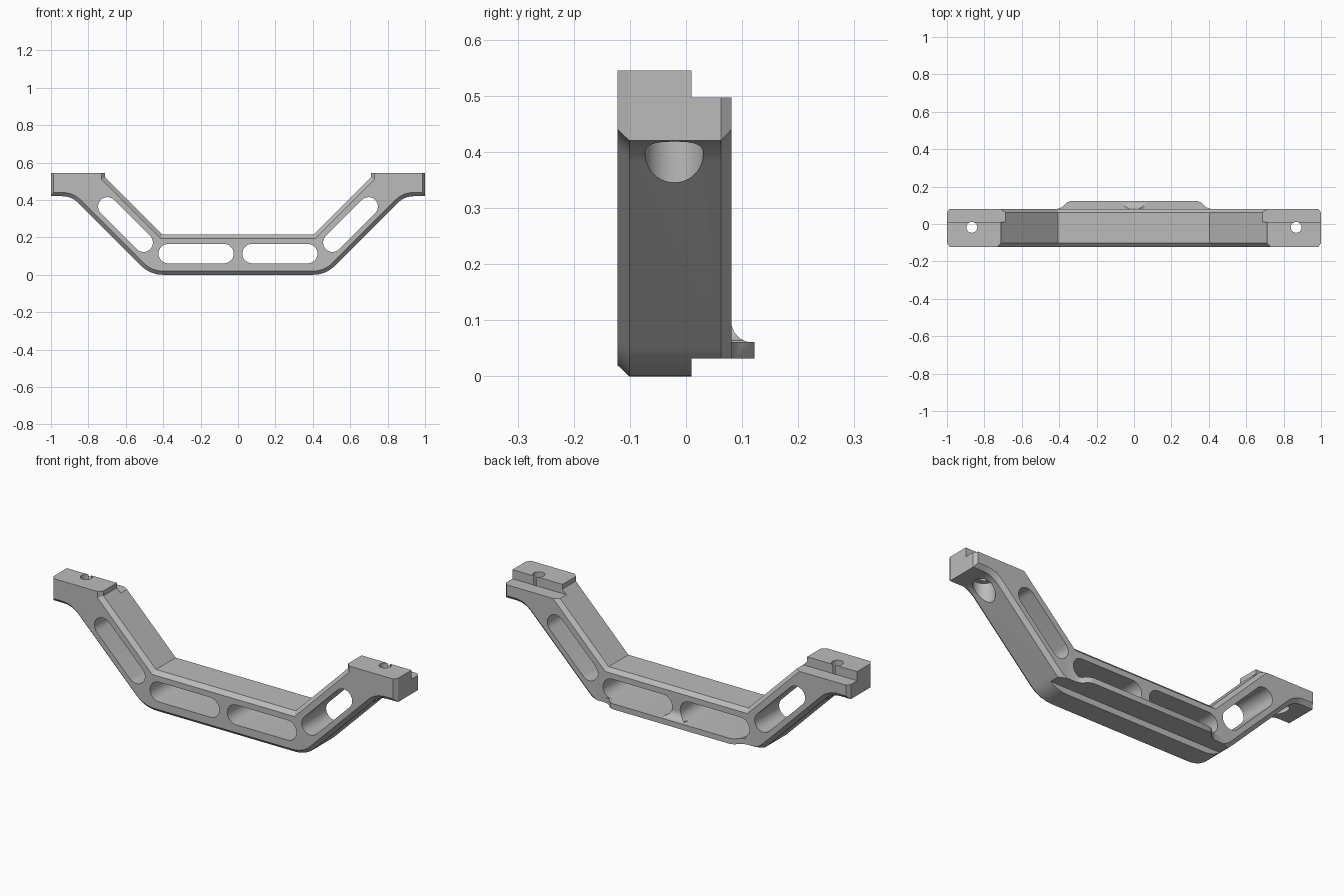
import bpy
import bmesh
from math import cos, sin, pi
from mathutils import Vector

old = bpy.data.objects.get("Cube")
if old:
    bpy.data.objects.remove(old, do_unlink=True)

grey = bpy.data.materials.new("machined grey")
grey.use_nodes = True
grey.diffuse_color = (0.5, 0.5, 0.5, 1)
grey.node_tree.nodes["Principled BSDF"].inputs["Base Color"].default_value = (0.5, 0.5, 0.5, 1)


def loft(name, rings):
    """Closed solid through matching rings of points."""
    bm = bmesh.new()
    loops = [[bm.verts.new(p) for p in ring] for ring in rings]
    n = len(loops[0])
    for a, b in zip(loops, loops[1:]):
        for i in range(n):
            j = (i + 1) % n
            bm.faces.new((a[i], a[j], b[j], b[i]))
    bm.faces.new(loops[0])
    bm.faces.new(loops[-1])
    bmesh.ops.recalc_face_normals(bm, faces=bm.faces)
    mesh = bpy.data.meshes.new(name)
    bm.to_mesh(mesh)
    bm.free()
    mesh.materials.append(grey)
    ob = bpy.data.objects.new(name, mesh)
    bpy.context.collection.objects.link(ob)
    return ob


def box(name, lo, hi):
    base = [(lo[0], lo[1]), (hi[0], lo[1]), (hi[0], hi[1]), (lo[0], hi[1])]
    return loft(name, [[(x, y, z) for x, y in base] for z in (lo[2], hi[2])])


def cylinder(name, x, y, r, z0, z1, n=40):
    ring = [(x + r * cos(2 * pi * i / n), y + r * sin(2 * pi * i / n)) for i in range(n)]
    return loft(name, [[(px, py, z) for px, py in ring] for z in (z0, z1)])


def slot(name, a, b, r, n=14):
    """Round-ended cutter running front to back between two centres in x, z."""
    a, b = Vector(a), Vector(b)
    d = (b - a).normalized()
    side = Vector((-d.y, d.x))
    ring = []
    for centre, sign in ((b, 1), (a, -1)):
        for i in range(n + 1):
            t = pi * i / n
            ring.append(centre + sign * r * (d * sin(t) - side * cos(t)))
    return loft(name, [[(p.x, y, p.y) for p in ring] for y in (-0.3, 0.3)])


def combine(target, tool, operation):
    mod = target.modifiers.new(tool.name, "BOOLEAN")
    mod.operation = operation
    mod.solver = "EXACT"
    mod.object = tool
    bpy.context.view_layer.objects.active = target
    bpy.ops.object.modifier_apply(modifier=mod.name)
    bpy.data.objects.remove(tool, do_unlink=True)


def bend(corner, before, after, t, n=8):
    """Rounded corner of a profile, tangent length t."""
    c = Vector(corner)
    p = c + (Vector(before) - c).normalized() * t
    q = c + (Vector(after) - c).normalized() * t
    return [p.lerp(c, i / n).lerp(c.lerp(q, i / n), i / n) for i in range(n + 1)]


def inset(points, dist):
    """Inset a profile; tops stay in place and ends move less."""
    lines = []
    n = len(points)
    for i in range(n):
        a, b = points[i], points[(i + 1) % n]
        e = (b - a).normalized()
        d = dist
        if min(a.y, b.y) > 0.54:
            d = 0
        elif min(abs(a.x), abs(b.x)) > 0.99:
            d = dist * 0.7
        lines.append((Vector((-e.y, e.x)), d))
    out = []
    for i, p in enumerate(points):
        (m, d), (k, f) = lines[i - 1], lines[i]
        det = m.x * k.y - m.y * k.x
        out.append(p + Vector(((d * k.y - f * m.y) / det, (f * m.x - d * k.x) / det)))
    return out


# Main bracket: mirrored profile with chamfered front and back edges
low, high, end = (0.47, 0), (0.89, 0.42), (1, 0.42)
half = bend(low, (0, 0), high, 0.07) + bend(high, low, end, 0.05)
half += [Vector(p) for p in (end, (1, 0.545), (0.71, 0.545), (0.71, 0.52), (0.405, 0.215))]
profile = half + [Vector((-p.x, p.y)) for p in reversed(half)]
sections = [(-0.122, inset(profile, 0.02)), (-0.101, profile),
            (0.062, profile), (0.081, inset(profile, 0.02))]
bracket = loft("bracket_body", [[(p.x, y, p.y) for p in pts] for y, pts in sections])

# Rear lip with tapered ends
lip = [(0.41, 0.04), (0.41, 0.081), (0.385, 0.09), (0.36, 0.115), (0.34, 0.122)]
lip += [(-x, y) for x, y in reversed(lip)]
combine(bracket, loft("rear_lip", [[(x, y, z) for x, y in lip] for z in (0.025, 0.061)]), "UNION")

# Cove joining the centre rib to the lip
cove = [(0.05, 0.045), (0.12, 0.045)]
cove += [(0.12 - 0.04 * sin(a), 0.1 - 0.04 * cos(a)) for a in (pi / 2 * i / 8 for i in range(9))]
cove.append((0.05, 0.1))
combine(bracket, loft("rib_cove", [[(x, y, z) for y, z in cove] for x in (-0.06, 0.06)]), "UNION")

# Long rear rebates: under the base and on top of the end pads
combine(bracket, box("base_rebate", (-1.2, 0.01, -0.1), (1.2, 0.3, 0.032)), "DIFFERENCE")
combine(bracket, box("pad_rebate", (-1.2, 0.01, 0.497), (1.2, 0.3, 0.7)), "DIFFERENCE")

# Lightening slots, bolt holes and counterbores on both sides
for s in (-1, 1):
    combine(bracket, slot("base_slot", (s * 0.075, 0.113), (s * 0.373, 0.113), 0.052), "DIFFERENCE")
    combine(bracket, slot("arm_slot", (s * 0.505, 0.172), (s * 0.698, 0.365), 0.05), "DIFFERENCE")
    combine(bracket, cylinder("bolt_hole", s * 0.867, -0.018, 0.029, 0.3, 0.7), "DIFFERENCE")
    combine(bracket, cylinder("counterbore", s * 0.867, -0.021, 0.052, 0.2, 0.45), "DIFFERENCE")

bpy.ops.object.select_all(action="DESELECT")
bracket.select_set(True)
bpy.context.view_layer.objects.active = bracket
bpy.ops.object.shade_smooth_by_angle(angle=pi / 7)
